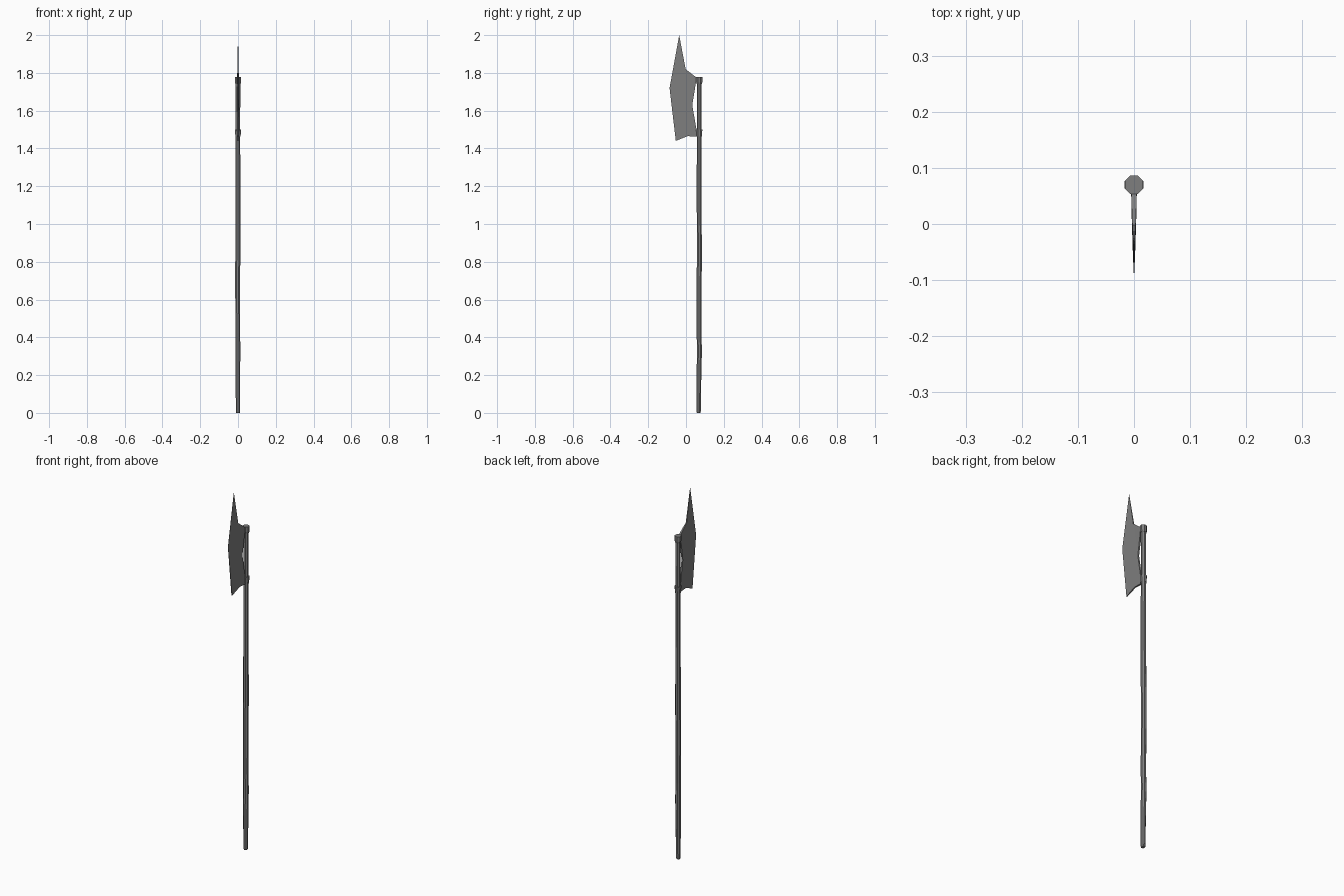
import bpy, bmesh, math

if "Cube" in bpy.data.objects:
    bpy.data.objects.remove(bpy.data.objects["Cube"])

SHAFT_Y = 0.07
SIDES = 8

# Dark iron grey for every part
dark = bpy.data.materials.new("dark_grey")
dark.diffuse_color = (0.21, 0.21, 0.21, 1)
dark.use_nodes = True
dark.node_tree.nodes["Principled BSDF"].inputs["Base Color"].default_value = dark.diffuse_color


def make_object(name, bm):
    bmesh.ops.recalc_face_normals(bm, faces=bm.faces)
    mesh = bpy.data.meshes.new(name)
    bm.to_mesh(mesh)
    bm.free()
    mesh.materials.append(dark)
    obj = bpy.data.objects.new(name, mesh)
    bpy.context.collection.objects.link(obj)
    return obj


def lathe(name, rings):
    """Eight-sided tube through rings of (z, radius, x offset, y offset)."""
    bm = bmesh.new()
    loops = []
    for z, r, dx, dy in rings:
        loops.append([bm.verts.new((dx + r * math.cos(a), SHAFT_Y + dy + r * math.sin(a), z))
                      for a in ((i + 0.5) * math.tau / SIDES for i in range(SIDES))])
    for lo, hi in zip(loops, loops[1:]):
        for i in range(SIDES):
            j = (i + 1) % SIDES
            bm.faces.new((lo[i], lo[j], hi[j], hi[i]))
    bm.faces.new(loops[0][::-1])
    bm.faces.new(loops[-1])
    return make_object(name, bm)


# Slightly crooked shaft, narrowing at the butt
lathe("shaft", [
    (0.0, 0.0100, 0.000, -0.003), (0.006, 0.0120, 0.000, -0.003),
    (0.22, 0.0135, -0.001, -0.001), (0.33, 0.0145, -0.001, 0.001),
    (0.42, 0.0135, -0.001, -0.001), (0.75, 0.0145, -0.002, 0.000),
    (0.81, 0.0145, -0.001, 0.001), (1.20, 0.0135, 0.000, -0.001),
    (1.50, 0.0135, -0.001, 0.000), (1.765, 0.0135, 0.000, 0.000)])

# Iron sockets holding the blade
lathe("top_socket", [(1.74, 0.0150, 0, 0), (1.75, 0.0175, 0, 0), (1.777, 0.0175, 0, 0)])
lathe("lower_socket", [(1.463, 0.0150, 0, 0), (1.485, 0.0165, 0, 0), (1.50, 0.0180, 0, 0)])

# Wedge-shaped blade: (y, z, half thickness)
outline = [
    (-0.036, 2.00, 0.0005), (-0.087, 1.72, 0.0005), (-0.054, 1.44, 0.002),
    (0.008, 1.465, 0.004), (0.056, 1.463, 0.005), (0.056, 1.497, 0.005),
    (0.033, 1.63, 0.004), (0.052, 1.745, 0.005), (0.056, 1.775, 0.005),
    (-0.002, 1.82, 0.003)]
patches = [(0, 1, 6, 9), (1, 2, 3, 6), (3, 4, 5, 6), (6, 7, 8, 9)]
bm = bmesh.new()
right = [bm.verts.new((t, y, z)) for y, z, t in outline]
left = [bm.verts.new((-t, y, z)) for y, z, t in outline]
for p in patches:
    bm.faces.new([right[i] for i in p])
    bm.faces.new([left[i] for i in reversed(p)])
for i in range(len(outline)):
    j = (i + 1) % len(outline)
    bm.faces.new((right[i], left[i], left[j], right[j]))
make_object("axe_blade", bm)
